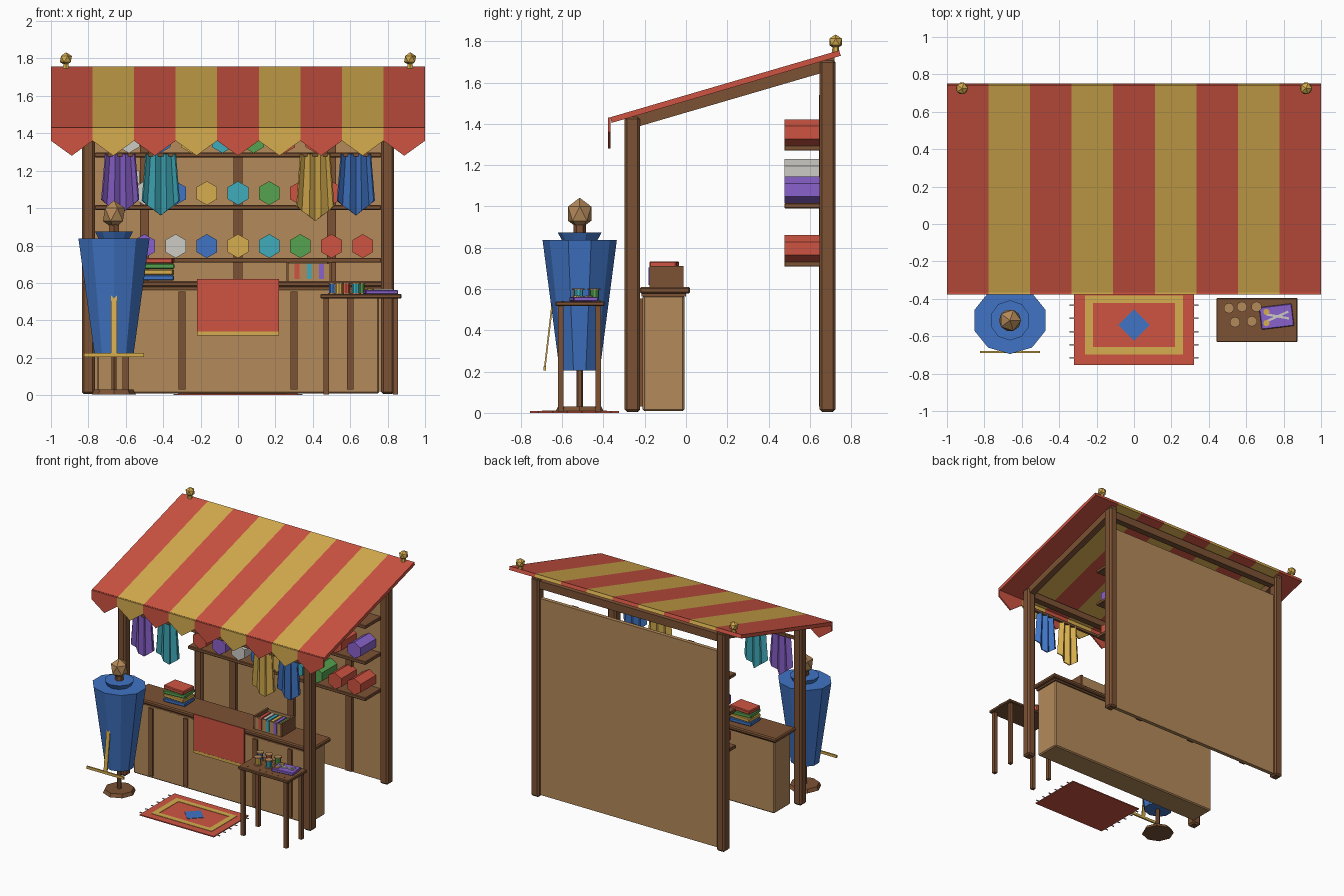
import bpy, bmesh, math
from mathutils import Matrix

if "Cube" in bpy.data.objects:
    bpy.data.objects.remove(bpy.data.objects["Cube"])


def material(name, rgb):
    m = bpy.data.materials.new(name)
    lin = [(c / 255 / 12.92) if c < 11 else ((c / 255 + 0.055) / 1.055) ** 2.4 for c in rgb]
    m.diffuse_color = (*lin, 1)
    m.use_nodes = True
    m.node_tree.nodes["Principled BSDF"].inputs["Base Color"].default_value = m.diffuse_color
    return m


RED, YELLOW, BROWN, TAN = (material("red", (206, 84, 66)), material("yellow", (214, 173, 78)),
                           material("brown", (124, 82, 52)), material("tan", (180, 138, 90)))
BLUE, TEAL, PURPLE = (material("blue", (64, 116, 196)), material("teal", (64, 172, 188)),
                      material("purple", (138, 98, 204)))
GREEN, WHITE = material("green", (86, 162, 80)), material("off white", (205, 203, 197))


def finish(name, bm, mat, matrix=None):
    if matrix:
        bm.transform(matrix)
    bmesh.ops.recalc_face_normals(bm, faces=bm.faces)
    me = bpy.data.meshes.new(name)
    bm.to_mesh(me)
    bm.free()
    me.materials.append(mat)
    ob = bpy.data.objects.new(name, me)
    bpy.context.collection.objects.link(ob)
    return ob


def box(name, x0, x1, y0, y1, z0, z1, mat, bevel=0, turn=0):
    bm = bmesh.new()
    bmesh.ops.create_cube(bm, size=1)
    bm.transform(Matrix.Diagonal((x1 - x0, y1 - y0, z1 - z0, 1)))
    if bevel:
        bmesh.ops.bevel(bm, geom=bm.edges[:], offset=bevel, segments=1, affect='EDGES')
    mid = Matrix.Translation(((x0 + x1) / 2, (y0 + y1) / 2, (z0 + z1) / 2))
    return finish(name, bm, mat, mid @ Matrix.Rotation(turn, 4, 'Z'))


def prism(name, pts, axis, lo, hi, mat):
    """Extrude a 2D outline along an axis (outline uses the other two axes in order)."""
    bm = bmesh.new()

    def place(p, d):
        return {'X': (d, *p), 'Y': (p[0], d, p[1]), 'Z': (*p, d)}[axis]
    face = bm.faces.new([bm.verts.new(place(p, lo)) for p in pts])
    moved = bmesh.ops.extrude_face_region(bm, geom=[face])["geom"]
    step = place((0, 0), hi - lo)
    bmesh.ops.translate(bm, vec=step, verts=[v for v in moved if isinstance(v, bmesh.types.BMVert)])
    return finish(name, bm, mat)


def cone(name, x, y, z0, z1, r0, r1, sides, mat, sy=1, turn=0):
    bm = bmesh.new()
    bmesh.ops.create_cone(bm, cap_ends=True, segments=sides, radius1=r0, radius2=r1, depth=z1 - z0)
    return finish(name, bm, mat, Matrix.Translation((x, y, (z0 + z1) / 2))
                  @ Matrix.Diagonal((1, sy, 1, 1)) @ Matrix.Rotation(turn, 4, 'Z'))


def ball(name, x, y, z, r, mat, sz=1):
    bm = bmesh.new()
    bmesh.ops.create_icosphere(bm, subdivisions=1, radius=r)
    return finish(name, bm, mat, Matrix.Translation((x, y, z)) @ Matrix.Diagonal((1, 1, sz, 1)))


# Frame: posts, rafters, beams, roof finials
for s in (-1, 1):
    x = s * 0.8
    box("front_post", x - .035, x + .035, -.297, -.222, 0.005, 1.435, BROWN, .012)
    box("rear_post", x - .035, x + .035, .647, .724, 0.005, 1.71, BROWN, .012)
    prism("rafter", [(-.29, 1.37), (-.29, 1.427), (.72, 1.722), (.72, 1.665)], 'X', x - .025, x + .025, BROWN)
    cone("finial_stem", s * .92, .725, 1.735, 1.775, .02, .015, 6, YELLOW)
    ball("finial", s * .92, .725, 1.797, .036, YELLOW)
box("rear_beam", -.78, .78, .66, .71, 1.63, 1.69, BROWN)
box("front_beam", -.78, .78, -.285, -.235, 1.37, 1.42, BROWN)
box("hanging_rail", -.78, .78, -.27, -.25, 1.275, 1.295, BROWN)

# Striped awning with pointed valance
w = 2 / 9
for i in range(9):
    x0, x1 = -1 + i * w, -1 + (i + 1) * w
    mat = YELLOW if i % 2 else RED
    prism("awning_stripe", [(-.36, 1.405), (-.367, 1.432), (.742, 1.756), (.75, 1.73)], 'X', x0, x1, mat)
    prism("valance_flap", [(x0, 1.43), (x1, 1.43), (x1, 1.36), ((x0 + x1) / 2, 1.28), (x0, 1.36)],
          'Y', -.377, -.365, mat)

# Back wall with battens and shelves
box("back_wall", -.765, .765, .67, .70, .02, 1.55, TAN)
for x in (-.5, 0, .5):
    box("wall_batten", x - .025, x + .025, .645, .672, .03, 1.54, BROWN)
for z in (.708, .99, 1.27):
    box("shelf", -.765, .765, .476, .672, z, z + .026, BROWN, .004)


# Hexagonal fabric rolls
def roll(x, z, mat):
    pts = [(x + .064 * math.sin(k * math.pi / 3), z + .064 * math.cos(k * math.pi / 3)) for k in range(6)]
    prism("fabric_roll", pts, 'Y', .478, .665, mat)


cycle = [PURPLE, WHITE, BLUE, YELLOW, TEAL, GREEN, RED, RED]
for i in range(9):
    x = (i - 4) / 6
    roll(x, .797, cycle[(i - 1) % 8])
    roll(x, 1.08, cycle[i % 8])
    if i < 7:
        roll((i - 3.5) / 6, 1.358, cycle[(i + 1) % 8])
roll(-.583, 1.165, WHITE)

# Counter
box("counter_body", -.755, .755, -.21, -.008, .008, .57, TAN, .008)
box("counter_top", -.79, .79, -.225, .02, .578, .61, BROWN, .008)
box("counter_top_trim", -.765, .765, -.215, .0, .565, .582, BROWN)
for x in (-.6, -.3, .3, .6):
    box("counter_batten", x - .018, x + .018, -.222, -.205, .03, .555, BROWN)
box("counter_cloth", -.22, .218, -.236, -.226, .34, .62, RED)
box("counter_cloth_trim", -.22, .218, -.237, -.226, .318, .34, YELLOW)

# Folded cloth stack
for i, (mat, turn) in enumerate(((BLUE, .05), (YELLOW, -.06), (GREEN, .08), (RED, -.08))):
    z = .612 + i * .031
    box("folded_cloth", -.525, -.345, -.17, -.04, z, z + .029, mat, .005, turn)

# Open crate with cloth strips
box("crate_floor", .26, .5, -.175, -.015, .61, .622, BROWN)
for y in (-.17, -.02):
    box("crate_side", .26, .5, y - .006, y + .006, .61, .705, TAN)
for x in (.266, .494):
    box("crate_end", x - .008, x + .008, -.178, -.012, .61, .712, BROWN)
for i, mat in enumerate((RED, TEAL, PURPLE)):
    x = .315 + i * .066
    box("crate_front_strip", x - .013, x + .013, -.182, -.175, .62, .705, mat)
for i, mat in enumerate((RED, WHITE, TEAL, YELLOW, PURPLE, GREEN)):
    x = .295 + i * .034
    box("crate_cloth", x - .012, x + .012, -.155, -.035, .62, .695, mat)

# Hanging pleated cloths with pointed hems
for x, tip, mat in ((-.63, .965, PURPLE), (-.413, .96, TEAL), (.413, .93, YELLOW), (.63, .96, BLUE)):
    bm = bmesh.new()
    cols = []
    for k in range(7):
        u = k / 3 - 1
        y = -.26 + (.014 if k % 2 else -.014)
        cols.append([bm.verts.new((x + .102 * u * f, y, z)) for f, z in ((.8, 1.288), (1, tip + .08 * abs(u)))])
    for a, b in zip(cols, cols[1:]):
        bm.faces.new((a[0], a[1], b[1], b[0]))
    cloth = finish("hanging_cloth", bm, mat)
    cloth.modifiers.new("thickness", 'SOLIDIFY').thickness = .01

# Dress form on a stand, with a measuring stick leaning on it
X, Y = -.663, -.515
cone("form_base", X, Y, 0.004, .03, .118, .105, 8, BROWN)
cone("form_pole", X, Y, .02, .25, .016, .016, 6, BROWN)
cone("form_body", X, Y, .205, .838, .108, .2, 10, BLUE, .9)
cone("form_collar", X, Y, .835, .875, .085, .107, 10, BLUE)
cone("form_neck", X, Y, .87, .92, .03, .03, 6, BROWN)
ball("form_head", X, Y, .965, .066, TAN, 1.17)
prism("measuring_stick", [(-.689, .21), (-.681, .21), (-.641, .55), (-.649, .55)], 'X', X - .015, X + .015, YELLOW)
box("measuring_crossbar", X - .16, X + .16, -.69, -.678, .205, .225, YELLOW)

# Rug with border, diamond and fringe
C = -.54
box("rug", -.32, .32, C - .215, C + .215, 0, .008, RED)
for s in (-1, 1):
    box("rug_border_long", -.262, .262, C + s * .137 - .02, C + s * .137 + .02, .006, .011, YELLOW)
    box("rug_border_short", s * .24 - .022, s * .24 + .022, C - .118, C + .118, .006, .011, YELLOW)
    for k in range(6):
        y = C + (k - 2.5) * .07
        box("rug_fringe", s * .332 - .014, s * .332 + .014, y - .004, y + .004, 0.001, .006, WHITE)
prism("rug_diamond", [(-.083, C), (0, C - .083), (.083, C), (0, C + .083)], 'Z', .006, .011, BLUE)

# Side table
box("table_top", .44, .875, -.632, -.395, .517, .54, BROWN, .005)
for x in (.472, .842):
    for y in (-.607, -.425):
        box("table_leg", x - .014, x + .014, y - .014, y + .014, 0.004, .52, BROWN)

# Thread spools
for x, y, mat in ((.507, -.45, BLUE), (.577, -.443, RED), (.655, -.443, GREEN), (.54, -.525, YELLOW),
                  (.63, -.52, TEAL)):
    cone("spool_foot", x, y, .54, .547, .028, .028, 10, TAN)
    cone("spool_thread", x, y, .547, .595, .022, .022, 10, mat)
    cone("spool_cap", x, y, .595, .602, .028, .028, 10, TAN)

# Folded cloth with scissors, and measuring marks along the table edge
box("table_cloth", .675, .85, -.555, -.435, .54, .562, PURPLE, .004, .12)
for s in (-1, 1):
    box("scissor_blade", .705, .83, -.5, -.488, .562, .567, WHITE, 0, s * .3 + .12)
    cone("scissor_handle", .708, -.5 + s * .03, .562, .569, .017, .017, 8, YELLOW)
for k in range(7):
    x = .5 + k * .053
    box("table_mark", x - .002, x + .002, -.602, -.588, .54, .542, BROWN)
